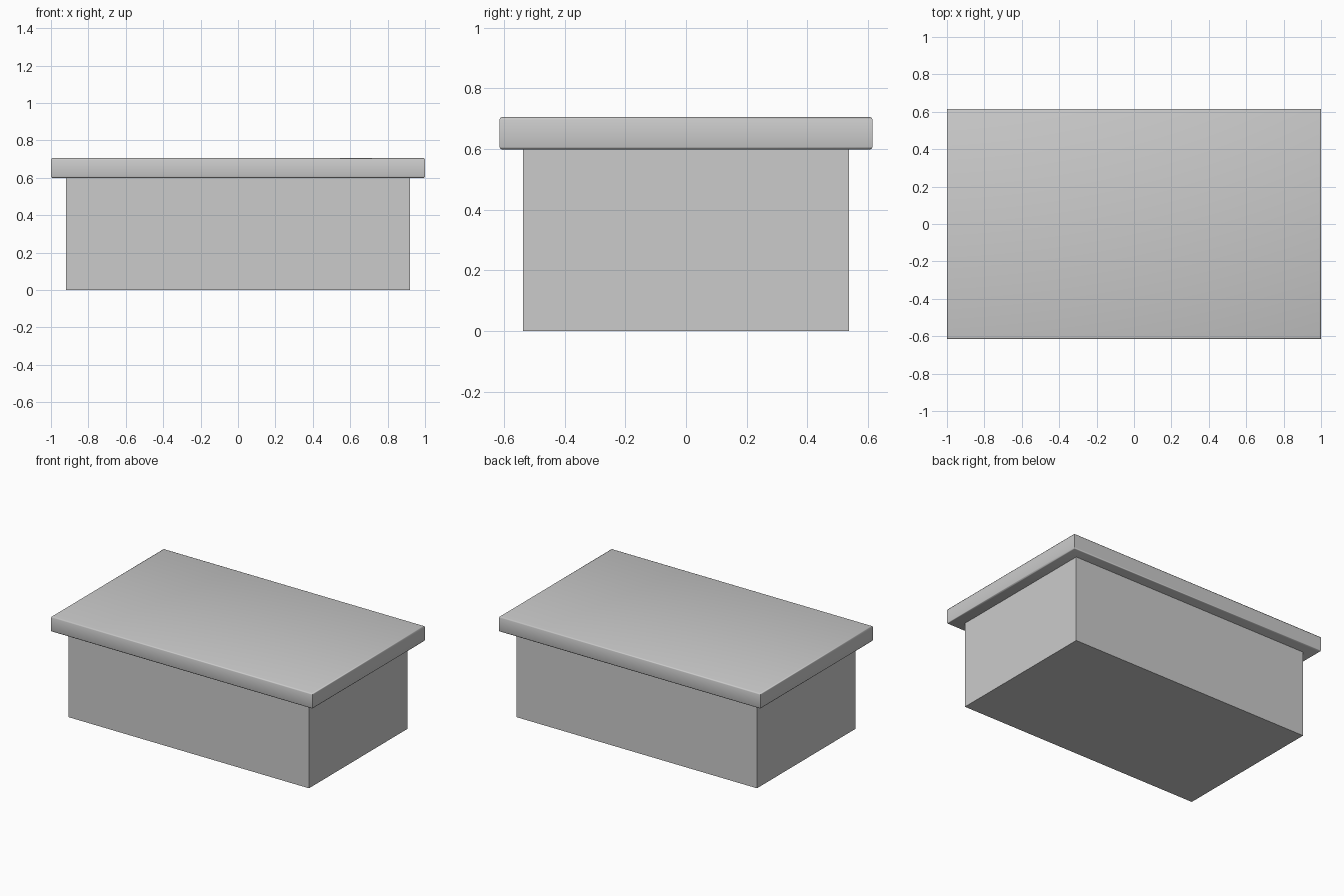
import bpy, bmesh, math

if "Cube" in bpy.data.objects:
    bpy.data.objects.remove(bpy.data.objects["Cube"])


def box(name, size, z0, bevel=0.0):
    """Box standing on z0; bevel rounds only its horizontal edges."""
    bm = bmesh.new()
    bmesh.ops.create_cube(bm, size=1)
    for v in bm.verts:
        v.co.x *= size[0]
        v.co.y *= size[1]
        v.co.z = (v.co.z + 0.5) * size[2] + z0
    if bevel:
        rims = [e for e in bm.edges
                if abs(e.verts[0].co.z - e.verts[1].co.z) < 1e-5]
        bmesh.ops.bevel(bm, geom=rims, offset=bevel, segments=2,
                        profile=0.5, affect='EDGES')
    mesh = bpy.data.meshes.new(name)
    bm.to_mesh(mesh)
    bm.free()
    obj = bpy.data.objects.new(name, mesh)
    bpy.context.collection.objects.link(obj)
    return obj


# Plain rectangular body
box("box_body", (1.84, 1.076, 0.6), 0)

# Overhanging lid with softly rounded rims and crisp corners
lid = box("lid", (2.0, 1.23, 0.106), 0.599, bevel=0.008)
bpy.context.view_layer.objects.active = lid
lid.select_set(True)
bpy.ops.object.shade_smooth_by_angle(angle=math.radians(50))
